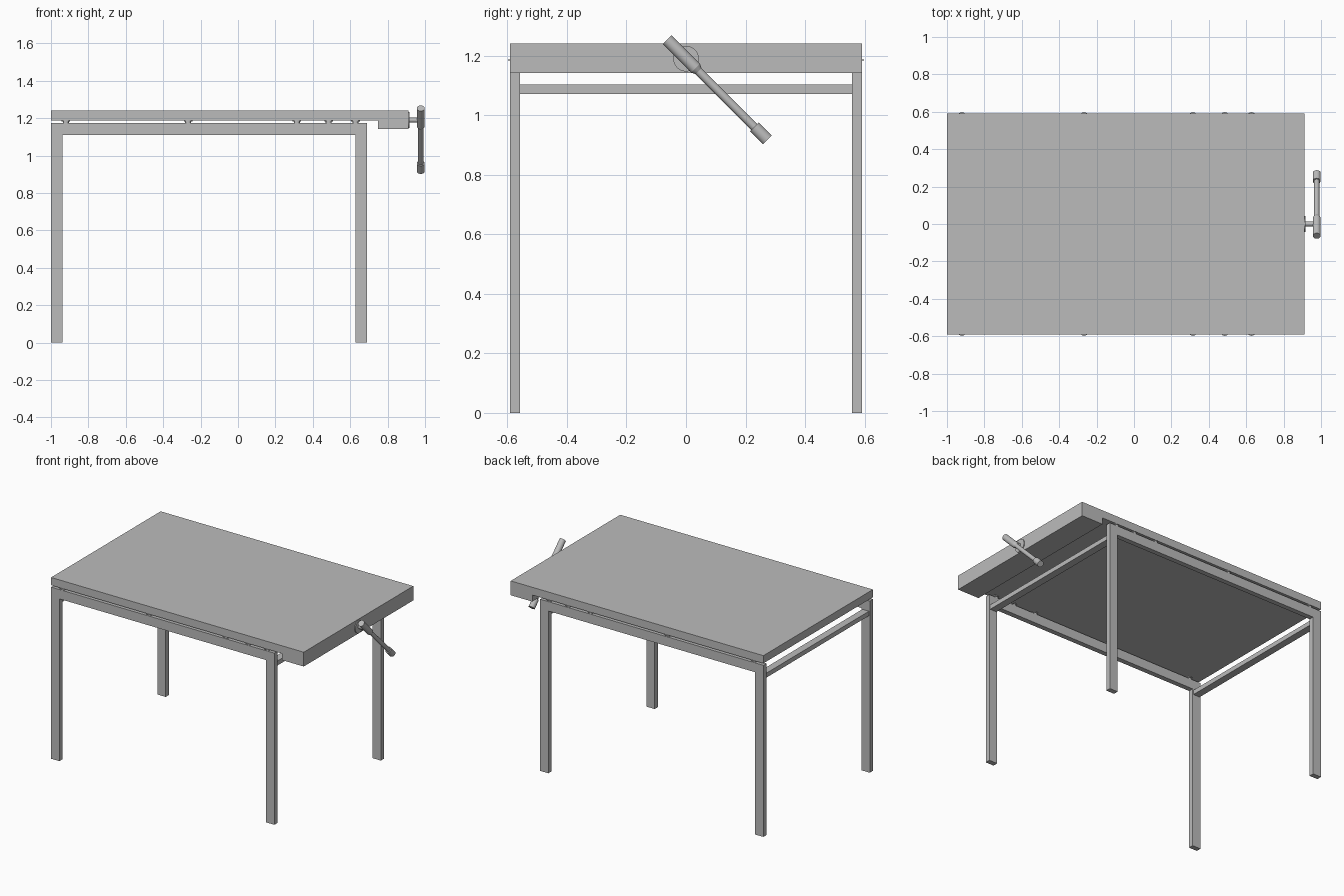
import bpy
from mathutils import Vector

cube = bpy.data.objects.get("Cube")
if cube:
    bpy.data.objects.remove(cube, do_unlink=True)

grey = bpy.data.materials.new("plain grey")
grey.use_nodes = True
colour = (0.5, 0.5, 0.5, 1)
grey.diffuse_color = colour
for node in grey.node_tree.nodes:
    if node.type == 'BSDF_PRINCIPLED':
        node.inputs["Base Color"].default_value = colour


def box(name, low, high):
    """Axis-aligned box between two corners."""
    low, high = Vector(low), Vector(high)
    bpy.ops.mesh.primitive_cube_add(size=1, location=(low + high) / 2)
    ob = bpy.context.object
    ob.name = name
    ob.scale = high - low
    bpy.ops.object.transform_apply(location=False, rotation=False, scale=True)
    ob.data.materials.append(grey)
    return ob


def rod(name, start, end, r1, r2=None, sides=32):
    """Round bar, optionally tapered, between two points."""
    start, end = Vector(start), Vector(end)
    axis = end - start
    bpy.ops.mesh.primitive_cone_add(vertices=sides, radius1=r1,
                                    radius2=r1 if r2 is None else r2,
                                    depth=axis.length, location=(start + end) / 2)
    ob = bpy.context.object
    ob.name = name
    ob.rotation_euler = axis.to_track_quat('Z', 'Y').to_euler()
    ob.data.materials.append(grey)
    bpy.ops.object.shade_smooth_by_angle()
    return ob


# Table top with a deeper end block that carries the crank
HALF, INNER = 0.592, 0.558
TOP_BASE, FRAME_TOP = 1.187, 1.174
box("table_top", (-1, -HALF, TOP_BASE), (0.912, HALF, 1.24))
box("end_block", (0.749, -HALF, 1.142), (0.912, HALF, TOP_BASE))

# Legs, long rails and spacers on each side
LEGS = ((-1, -0.938), (0.628, 0.69))
for side, s in (("front", -1), ("back", 1)):
    y0, y1 = sorted((s * INNER, s * HALF))
    for end, (x0, x1) in zip(("right", "left"), LEGS):
        box(f"{side}_{end}_leg", (x0, y0, 0), (x1, y1, FRAME_TOP))
    box(f"{side}_rail", (LEGS[0][1], y0, 1.11), (LEGS[1][0], y1, FRAME_TOP))
    y = (y0 + y1) / 2
    for x in (-0.92, -0.267, 0.315, 0.485, 0.628):
        rod(f"{side}_spacer", (x, y, FRAME_TOP), (x, y, TOP_BASE), 0.016, sides=20)
        rod(f"{side}_spacer_washer", (x, y, 1.183), (x, y, TOP_BASE), 0.023, sides=20)

# Cross rails joining the two sides
for end, (x0, x1) in zip(("right", "left"), LEGS):
    mid = (x0 + x1) / 2
    box(f"{end}_cross_rail", (mid - 0.025, -INNER, 1.072), (mid + 0.025, INNER, 1.103))

# Crank: flange, shaft, head, arm and grip
HUB = Vector((0.977, 0, 1.19))
DOWN = Vector((0, 1, -1)).normalized()


def along(distance):
    return HUB + DOWN * distance


rod("crank_flange", (0.912, 0, HUB.z), (0.918, 0, HUB.z), 0.043)
rod("crank_shaft", (0.915, 0, HUB.z), HUB, 0.013)
rod("crank_head", along(-0.09), along(0.045), 0.021)
rod("crank_neck", along(0.045), along(0.06), 0.021, 0.014)
rod("crank_arm", along(0.055), along(0.335), 0.014)
rod("crank_grip", along(0.325), along(0.386), 0.021)
